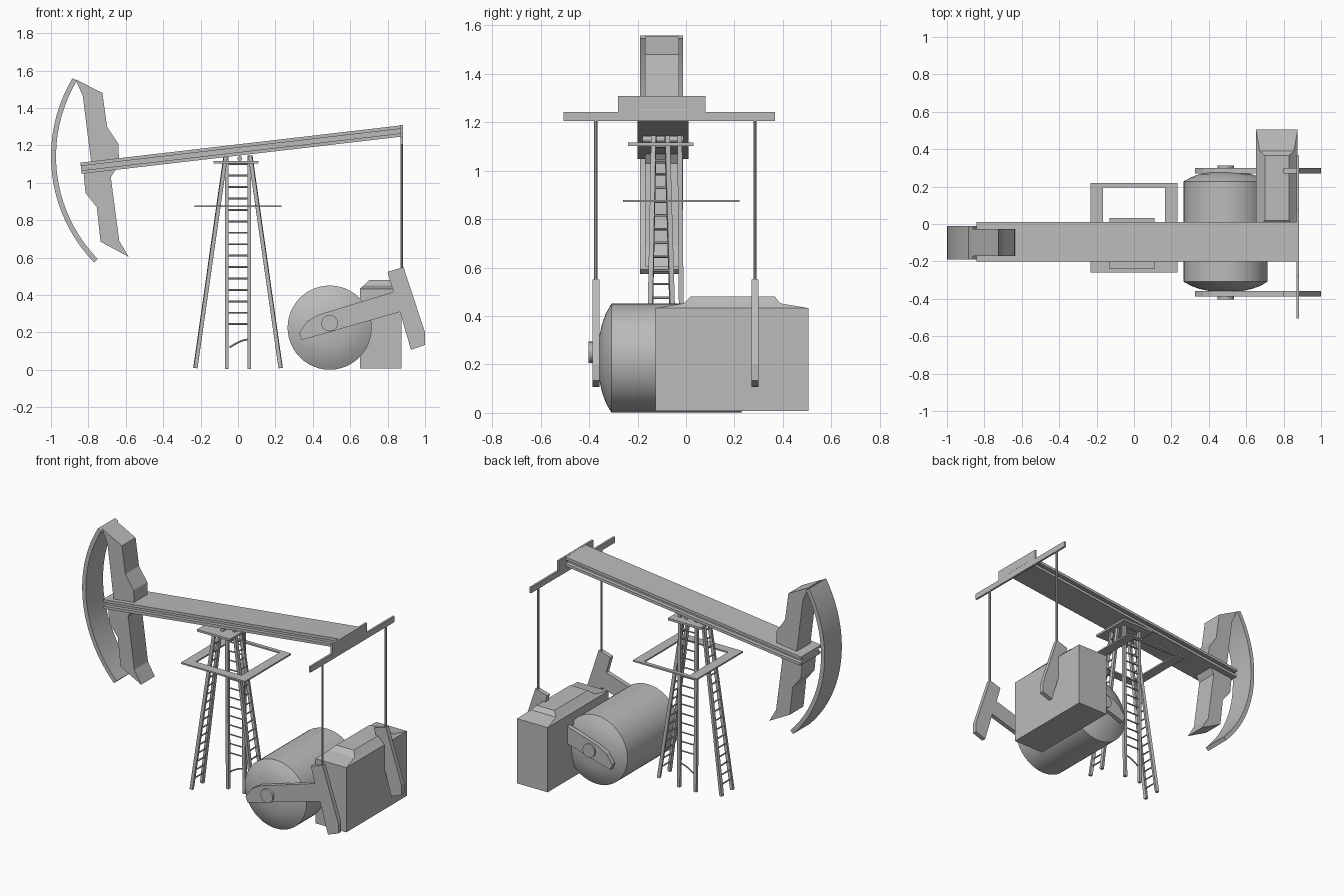
import bpy, bmesh, math
from mathutils import Vector, Matrix

if "Cube" in bpy.data.objects:
    bpy.data.objects.remove(bpy.data.objects["Cube"], do_unlink=True)

GREY = (0.5, 0.5, 0.5, 1)
steel = bpy.data.materials.new("plain grey")
steel.use_nodes = True
steel.diffuse_color = GREY
steel.node_tree.nodes["Principled BSDF"].inputs["Base Color"].default_value = GREY


def finish(name, bm, smooth=False):
    bmesh.ops.recalc_face_normals(bm, faces=bm.faces)
    mesh = bpy.data.meshes.new(name)
    bm.to_mesh(mesh)
    bm.free()
    mesh.materials.append(steel)
    obj = bpy.data.objects.new(name, mesh)
    bpy.context.collection.objects.link(obj)
    if smooth:
        bpy.ops.object.select_all(action='DESELECT')
        obj.select_set(True)
        bpy.context.view_layer.objects.active = obj
        bpy.ops.object.shade_smooth_by_angle(angle=math.radians(30))
    return obj


def add_box(bm, x, y, z):
    """Box from (low, high) ranges."""
    r = (x, y, z)
    mid = Vector([(a + b) / 2 for a, b in r])
    size = Vector([b - a for a, b in r])
    bmesh.ops.create_cube(bm, size=1, matrix=Matrix.Translation(mid) @ Matrix.Diagonal(size).to_4x4())


def box(name, x, y, z):
    bm = bmesh.new()
    add_box(bm, x, y, z)
    return finish(name, bm)


def add_bar(bm, a, b, radius, sides=4):
    """Straight bar between two points."""
    a, b = Vector(a), Vector(b)
    d = b - a
    m = Matrix.Translation((a + b) / 2) @ d.to_track_quat('Z', 'Y').to_matrix().to_4x4()
    if sides == 4:
        m = m @ Matrix.Rotation(math.pi / 4, 4, 'Z')
    bmesh.ops.create_cone(bm, cap_ends=True, segments=sides, radius1=radius,
                          radius2=radius, depth=d.length, matrix=m)


def plate(name, outline, y0, y1, smooth=False):
    """Extrude an x-z outline from y0 to y1."""
    bm = bmesh.new()
    face = bm.faces.new([bm.verts.new((x, y0, z)) for x, z in outline])
    out = bmesh.ops.extrude_face_region(bm, geom=[face])
    verts = [v for v in out["geom"] if isinstance(v, bmesh.types.BMVert)]
    bmesh.ops.translate(bm, verts=verts, vec=(0, y1 - y0, 0))
    return finish(name, bm, smooth)


def ladder(name, feet, tops, rungs, start):
    """Two rails joined by evenly spaced rungs."""
    bm = bmesh.new()
    rails = [(Vector(f), Vector(t)) for f, t in zip(feet, tops)]
    for f, t in rails:
        add_bar(bm, f, t, 0.014)
    for i in range(rungs):
        k = start + (0.96 - start) * i / (rungs - 1)
        add_bar(bm, rails[0][0].lerp(rails[0][1], k), rails[1][0].lerp(rails[1][1], k), 0.005, 6)
    return finish(name, bm)


# Walking beam: two flanges and a recessed web, tilted
bm = bmesh.new()
L = 0.865
for y, z in (((-0.105, 0.105), (0.012, 0.03)), ((-0.08, 0.08), (-0.013, 0.013)),
             ((-0.105, 0.105), (-0.03, -0.012))):
    add_box(bm, (-L, L), y, z)
beam = finish("walking_beam", bm)
beam.location = (0.02, -0.095, 1.178)
beam.rotation_euler.y = -math.atan2(0.2, 1.72)

# Horse head block and curved face
plate("head_block", [(-0.87, 1.555), (-0.725, 1.48), (-0.70, 1.30), (-0.64, 1.21),
                     (-0.635, 1.10), (-0.68, 1.03), (-0.635, 0.69), (-0.585, 0.605),
                     (-0.735, 0.685), (-0.755, 0.87), (-0.815, 0.945), (-0.825, 1.04),
                     (-0.785, 1.11), (-0.83, 1.465)], -0.17, -0.028)
angles = [math.radians(149.2 + 75 * i / 20) for i in range(21)]
arc = [(-0.185 + r * math.cos(a), 1.142 + r * math.sin(a))
       for r, seq in ((0.815, angles), (0.788, angles[::-1])) for a in seq]
plate("head_arc", arc, -0.19, -0.012, True)

# Equalizer crossbar at the tail of the beam, with its hanging rods
box("crossbar", (0.869, 0.882), (-0.505, 0.367), (1.205, 1.243))
box("crossbar_plate", (0.869, 0.882), (-0.28, 0.08), (1.243, 1.308))
for side, y in (("front", -0.372), ("back", 0.285)):
    bm = bmesh.new()
    add_bar(bm, (0.875, y, 0.48), (0.875, y, 1.21), 0.007, 8)
    finish(side + "_rod", bm, True)
    # Crank arm with counterweight
    plate(side + "_crank", [(0.326, 0.198), (0.342, 0.16), (0.866, 0.31), (0.925, 0.107),
                            (1.0, 0.134), (1.0, 0.20), (0.885, 0.55), (0.80, 0.524),
                            (0.83, 0.417), (0.428, 0.294), (0.37, 0.26)], y - 0.015, y + 0.015)

# Tower: two leaning side ladders and an upright access ladder
for side, s in (("left", 1), ("right", -1)):
    ladder(side + "_ladder", [(s * 0.228, -0.155, 0.01), (s * 0.228, -0.045, 0.01)],
           [(s * 0.066, -0.133, 1.145), (s * 0.066, -0.078, 1.145)], 19, 0.06)
ladder("access_ladder", [(-0.06, -0.016, 0.005), (0.06, -0.016, 0.005)],
       [(-0.06, -0.026, 1.145), (0.06, -0.026, 1.145)], 15, 0.21)
bm = bmesh.new()
arch = [(-0.045 + 0.105 * k / 5, -0.016, 0.12 + 0.043 * math.sin(k / 5 * math.pi / 2)) for k in range(6)]
for a, b in zip(arch, arch[1:]):
    add_bar(bm, a, b, 0.005, 6)
finish("ladder_arch", bm)

# Top platform, pivot shaft and walkway ring
box("top_platform", (-0.13, 0.11), (-0.24, 0.032), (1.103, 1.117))
bm = bmesh.new()
add_bar(bm, (0.01, -0.18, 1.13), (0.01, -0.01, 1.13), 0.013, 16)
finish("pivot_shaft", bm, True)
bm = bmesh.new()
for x, y in (((-0.232, 0.232), (-0.26, -0.2)), ((-0.232, 0.232), (0.195, 0.22)),
             ((-0.232, -0.167), (-0.2, 0.195)), ((0.167, 0.232), (-0.2, 0.195))):
    add_box(bm, x, y, (0.87, 0.88))
finish("walkway", bm)

# Drum with domed ends, lathed around the y axis
profile = [(0, -0.36), (0.095, -0.357), (0.14, -0.347), (0.185, -0.331), (0.225, -0.308),
           (0.225, 0.228), (0.185, 0.25), (0.14, 0.266), (0.095, 0.275), (0, 0.278)]
bm = bmesh.new()
verts = [bm.verts.new((0.49 + r, y, 0.226)) for r, y in profile]
edges = [bm.edges.new(pair) for pair in zip(verts, verts[1:])]
bmesh.ops.spin(bm, geom=verts + edges, cent=(0.49, 0, 0.226), axis=(0, 1, 0),
               angle=math.tau, steps=48, use_merge=True)
bmesh.ops.remove_doubles(bm, verts=bm.verts, dist=0.0001)
finish("drum", bm, True)
bm = bmesh.new()
add_bar(bm, (0.49, -0.403, 0.25), (0.49, 0.312, 0.25), 0.044, 24)
finish("drum_axle", bm, True)

# Gearbox: stacked rectangles, hipped towards a raised lid
levels = [(0.652, 0.875, -0.125, 0.505, 0.008), (0.652, 0.875, -0.125, 0.505, 0.433),
          (0.672, 0.855, -0.01, 0.39, 0.452), (0.70, 0.828, 0.02, 0.367, 0.48)]
bm = bmesh.new()
rings = [[bm.verts.new((x, y, z)) for x, y in ((a, c), (b, c), (b, d), (a, d))]
         for a, b, c, d, z in levels]
for low, high in zip(rings, rings[1:]):
    for i in range(4):
        j = (i + 1) % 4
        bm.faces.new((low[i], low[j], high[j], high[i]))
bm.faces.new(rings[0])
bm.faces.new(rings[-1])
finish("gearbox", bm)
